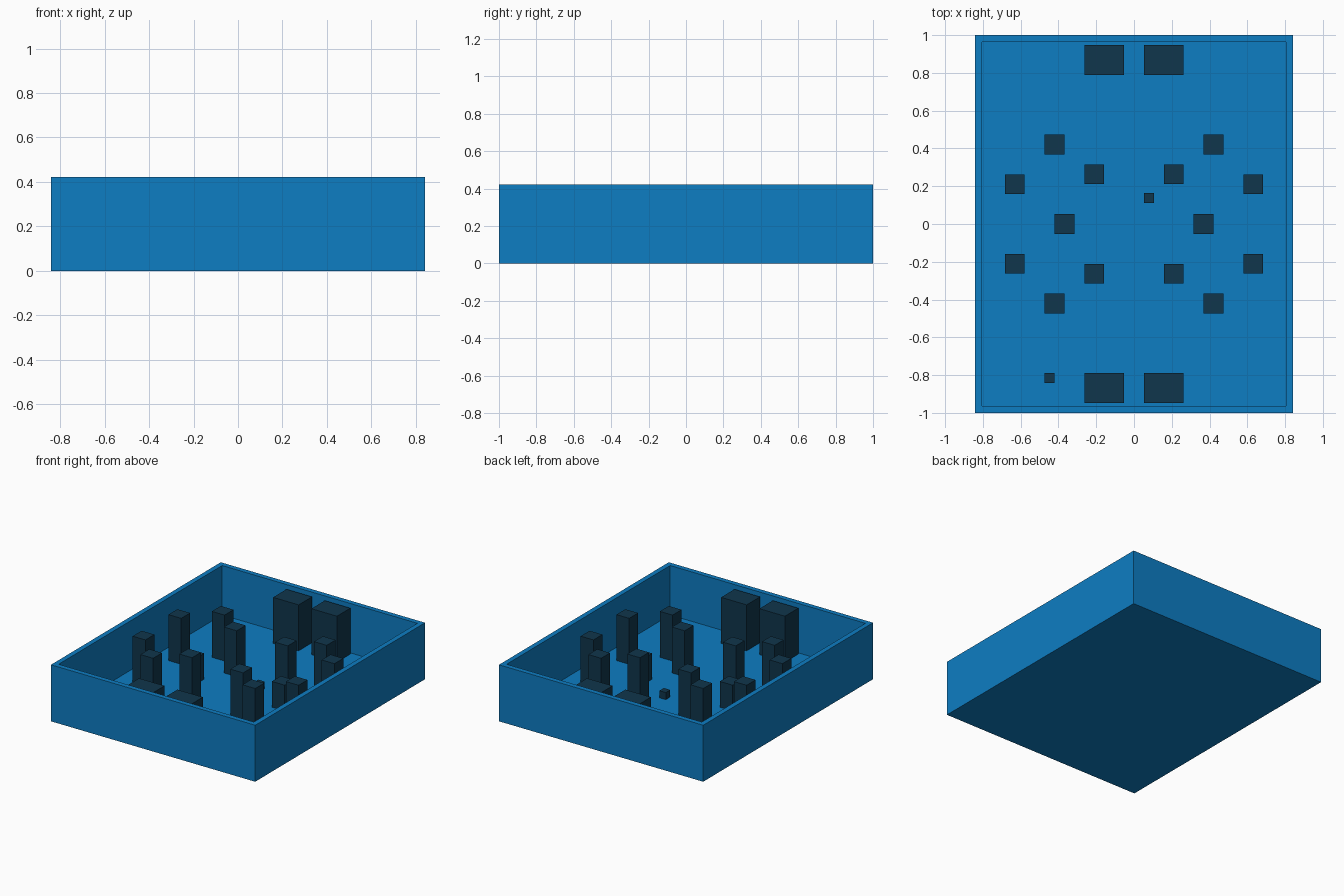
import bpy
import bmesh
from mathutils import Vector

cube = bpy.data.objects.get("Cube")
if cube:
    bpy.data.objects.remove(cube, do_unlink=True)

U = 2 / 38            # one grid cell
FLOOR = U             # floor thickness
TALL = 0.395          # top of the tall pieces
SHORT = 0.245         # top of the two middle posts


def material(name, rgb):
    m = bpy.data.materials.new(name)
    m.use_nodes = True
    m.diffuse_color = (*rgb, 1)
    m.node_tree.nodes["Principled BSDF"].inputs["Base Color"].default_value = (*rgb, 1)
    return m


blue = material("blue", (0.0042, 0.205, 0.545))
navy = material("dark navy", (0.0052, 0.0365, 0.072))


def finish(name, bm, mat):
    mesh = bpy.data.meshes.new(name)
    bm.to_mesh(mesh)
    bm.free()
    mesh.materials.append(mat)
    ob = bpy.data.objects.new(name, mesh)
    bpy.context.collection.objects.link(ob)
    return ob


def box_mesh(x, y, w, d, z0, z1):
    """Box centred on x, y between two heights."""
    bm = bmesh.new()
    bmesh.ops.create_cube(bm, size=1)
    bmesh.ops.scale(bm, verts=bm.verts, vec=(w, d, z1 - z0))
    bmesh.ops.translate(bm, verts=bm.verts, vec=(x, y, (z0 + z1) / 2))
    return bm


def block(name, cx, cy, w, d, top):
    """Dark block standing on the floor, placed in grid cells."""
    return finish(name, box_mesh(cx * U, cy * U, w * U, d * U, FLOOR, top), navy)


# Open tray: inset the top of a box, then push the inner face down to the floor
bm = box_mesh(0, 0, 32 * U, 38 * U, 0, 8 * U)
top = max(bm.faces, key=lambda f: f.calc_center_median().z)
bmesh.ops.inset_region(bm, faces=[top], thickness=U)
ext = bmesh.ops.extrude_discrete_faces(bm, faces=[top])
for v in ext["faces"][0].verts:
    v.co.z = FLOOR
bmesh.ops.recalc_face_normals(bm, faces=bm.faces)
finish("tray", bm, blue)

# Pieces repeated in each quarter of the tray
for sx, side in ((-1, "right"), (1, "left")):
    for sy, end in ((-1, "front"), (1, "back")):
        block(f"end_block_{end}_{side}", sx * 3, sy * 16.5, 4, 3, TALL)
        block(f"corner_post_{end}_{side}", sx * 8, sy * 8, 2, 2, TALL)
        block(f"inner_post_{end}_{side}", sx * 4, sy * 5, 2, 2, TALL)
        block(f"outer_post_{end}_{side}", sx * 12, sy * 4, 2, 2, TALL)
    block(f"middle_post_{side}", sx * 7, 0, 2, 2, SHORT)

# Two small cubes lying on the floor
block("small_cube_centre", 1.5, 2.6, 1, 1, FLOOR + U)
block("small_cube_front", -8.5, -15.5, 1, 1, FLOOR + U)
